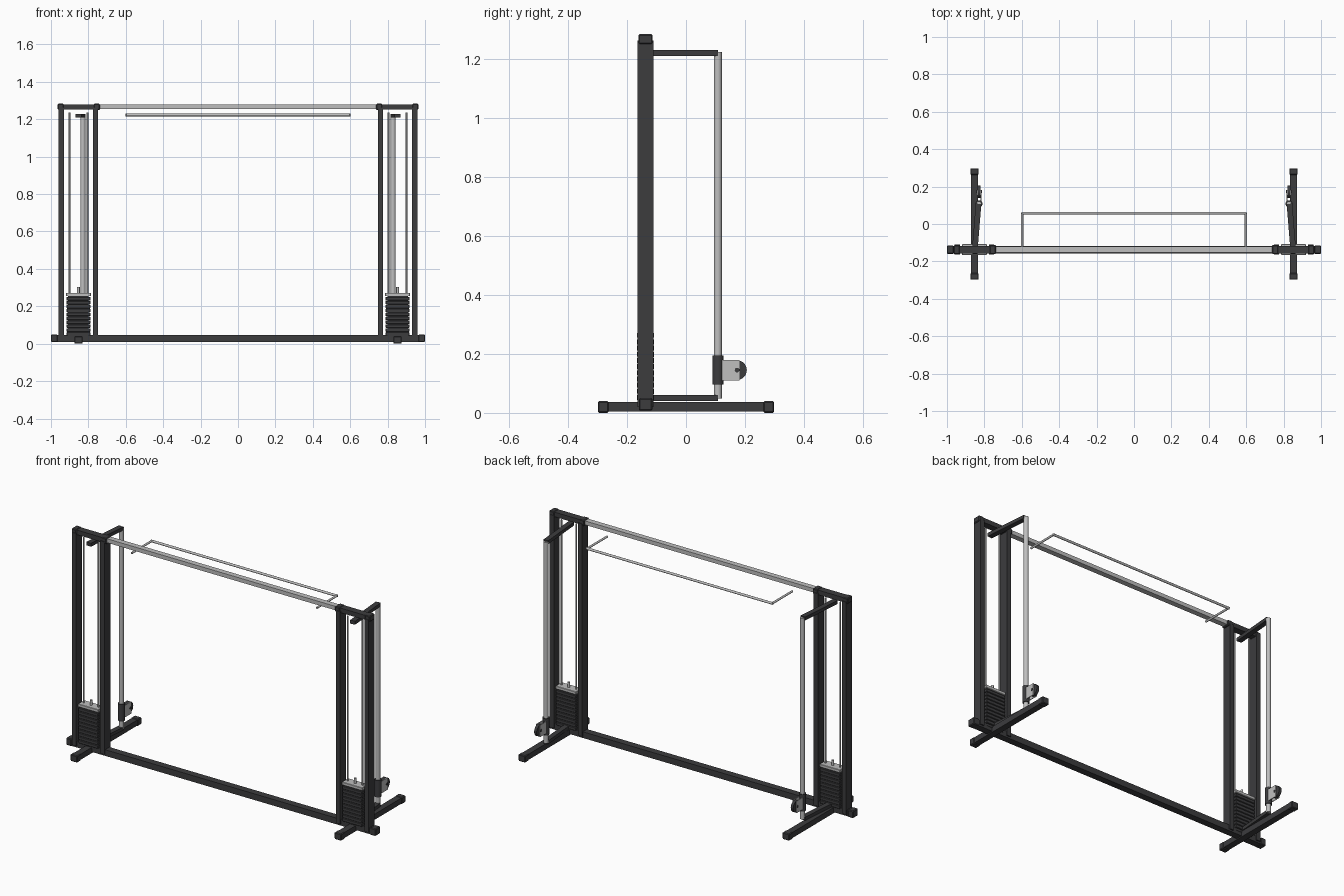
import bpy, bmesh, math
from mathutils import Vector

if "Cube" in bpy.data.objects:
    bpy.data.objects.remove(bpy.data.objects["Cube"])


def material(name, rgb):
    m = bpy.data.materials.new(name)
    m.diffuse_color = (*rgb, 1)
    m.use_nodes = True
    m.node_tree.nodes["Principled BSDF"].inputs["Base Color"].default_value = m.diffuse_color
    return m


DARK = material("charcoal steel", (0.045, 0.045, 0.048))
LIGHT = material("light grey steel", (0.52, 0.52, 0.52))


def add(name, bm, mat, smooth=False):
    mesh = bpy.data.meshes.new(name)
    bmesh.ops.recalc_face_normals(bm, faces=bm.faces)
    bm.to_mesh(mesh)
    bm.free()
    mesh.materials.append(mat)
    ob = bpy.data.objects.new(name, mesh)
    bpy.context.collection.objects.link(ob)
    if smooth:
        bpy.ops.object.select_all(action='DESELECT')
        ob.select_set(True)
        bpy.context.view_layer.objects.active = ob
        bpy.ops.object.shade_smooth_by_angle(angle=math.radians(40))
    return ob


def box(name, x, y, z, mat=DARK, bevel=0.0):
    """Box from (min, max) pairs."""
    bm = bmesh.new()
    bmesh.ops.create_cube(bm, size=1)
    for v in bm.verts:
        v.co = [(a + b) / 2 + c * abs(b - a) for (a, b), c in zip((x, y, z), v.co)]
    if bevel:
        bmesh.ops.bevel(bm, geom=bm.edges[:], offset=bevel, segments=1,
                        affect='EDGES', profile=0.5)
    return add(name, bm, mat)


def rod(name, p, q, r, mat=LIGHT, sides=24):
    p, q = Vector(p), Vector(q)
    bm = bmesh.new()
    bmesh.ops.create_cone(bm, cap_ends=True, segments=sides, radius1=r, radius2=r,
                          depth=(q - p).length)
    rot = (q - p).to_track_quat('Z', 'Y')
    for v in bm.verts:
        v.co = rot @ v.co + (p + q) / 2
    return add(name, bm, mat, True)


def slanted_bar(name, p, q, w, z):
    """Flat bar between two ground points."""
    p, q = Vector(p), Vector(q)
    n = (q - p).normalized().orthogonal() * w / 2
    bm = bmesh.new()
    vs = [bm.verts.new((c.x, c.y, z[0])) for c in (p - n, q - n, q + n, p + n)]
    f = bm.faces.new(vs)
    up = bmesh.ops.extrude_face_region(bm, geom=[f])["geom"]
    for v in up:
        if isinstance(v, bmesh.types.BMVert):
            v.co.z = z[1]
    return add(name, bm, DARK)


YC = -0.137   # depth of the main frame
XC = 0.853    # centre of each tower

# Frame joining the two towers
box("base_beam", (-0.99, 0.99), (YC - 0.02, YC + 0.02), (0.01, 0.046))
box("top_crossbar", (-0.76, 0.76), (YC - 0.016, YC + 0.016), (1.256, 1.279), LIGHT)

# Pull-up bar
rod("pull_up_bar", (-0.602, 0.058, 1.223), (0.602, 0.058, 1.223), 0.007, LIGHT, 16)

for s, side in ((-1, "left"), (1, "right")):
    def span(a, b):
        return (min(s * a, s * b), max(s * a, s * b))

    rod(f"{side}_pull_up_arm", (s * 0.598, 0.058, 1.223), (s * 0.598, -0.127, 1.223),
        0.006, LIGHT, 16)

    # Base beam end cap, foot and foot caps
    box(f"{side}_beam_cap", span(0.965, 1.0), (YC - 0.023, YC + 0.023),
        (0.008, 0.05), DARK, 0.004)
    box(f"{side}_foot", span(XC - 0.019, XC + 0.019), (-0.29, 0.29), (0.004, 0.037))
    for y, end in ((-0.28, "front"), (0.28, "rear")):
        box(f"{side}_{end}_foot_cap", span(XC - 0.022, XC + 0.022),
            (y - 0.018, y + 0.018), (0.0, 0.04), DARK, 0.004)

    # Uprights and tower top
    for x, pos in ((0.762, "inner"), (0.945, "outer")):
        box(f"{side}_{pos}_upright", span(x - 0.0135, x + 0.0135),
            (YC - 0.027, YC + 0.027), (0.02, 1.262))
    box(f"{side}_tower_top", span(0.75, 0.955), (YC - 0.02, YC + 0.02), (1.253, 1.28))
    for x, pos in ((0.754, "inner"), (0.948, "outer")):
        box(f"{side}_{pos}_top_cap", span(x - 0.016, x + 0.016),
            (YC - 0.024, YC + 0.024), (1.25, 1.283), DARK, 0.004)

    # Weight stack with guide rods and selector stem
    for i in range(10):
        z = 0.043 + i * 0.0209
        box(f"{side}_weight_plate_{i + 1}", span(XC - 0.064, XC + 0.064),
            (YC - 0.029, YC + 0.029), (z, z + 0.0185), DARK, 0.002)
    box(f"{side}_stack_core", span(XC - 0.055, XC + 0.055),
        (YC - 0.022, YC + 0.022), (0.03, 0.256))
    box(f"{side}_stack_top_plate", span(XC - 0.066, XC + 0.066),
        (YC - 0.029, YC + 0.029), (0.254, 0.272), LIGHT, 0.002)
    rod(f"{side}_selector_stem", (s * XC, YC, 0.26), (s * XC, YC, 0.302), 0.007, LIGHT, 16)
    for x, pos in ((XC - 0.048, "inner"), (XC + 0.048, "outer")):
        rod(f"{side}_{pos}_guide_rod", (s * x, YC, 0.03), (s * x, YC, 1.237),
            0.0045, LIGHT, 12)

    # Arms holding the cable column
    for z, pos in (((0.04, 0.06), "lower"), ((1.209, 1.229), "upper")):
        slanted_bar(f"{side}_{pos}_column_arm", (s * XC, -0.16, 0), (s * 0.831, 0.108, 0),
                    0.03, z)
    cx, cy = s * 0.829, 0.108
    rod(f"{side}_cable_column", (cx, cy, 0.048), (cx, cy, 1.222), 0.0135)

    # Sliding carriage with pulley
    rod(f"{side}_carriage_sleeve", (cx, cy, 0.097), (cx, cy, 0.195), 0.019, DARK)
    for d in (-0.011, 0.011):
        box(f"{side}_pulley_bracket", (cx + d - 0.002, cx + d + 0.002),
            (0.12, 0.182), (0.11, 0.18), LIGHT)
    rod(f"{side}_pulley_wheel", (cx - 0.008, 0.173, 0.145), (cx + 0.008, 0.173, 0.145),
        0.033, DARK, 32)
    rod(f"{side}_pulley_axle", (cx - 0.015, 0.173, 0.145), (cx + 0.015, 0.173, 0.145),
        0.008, DARK, 16)
